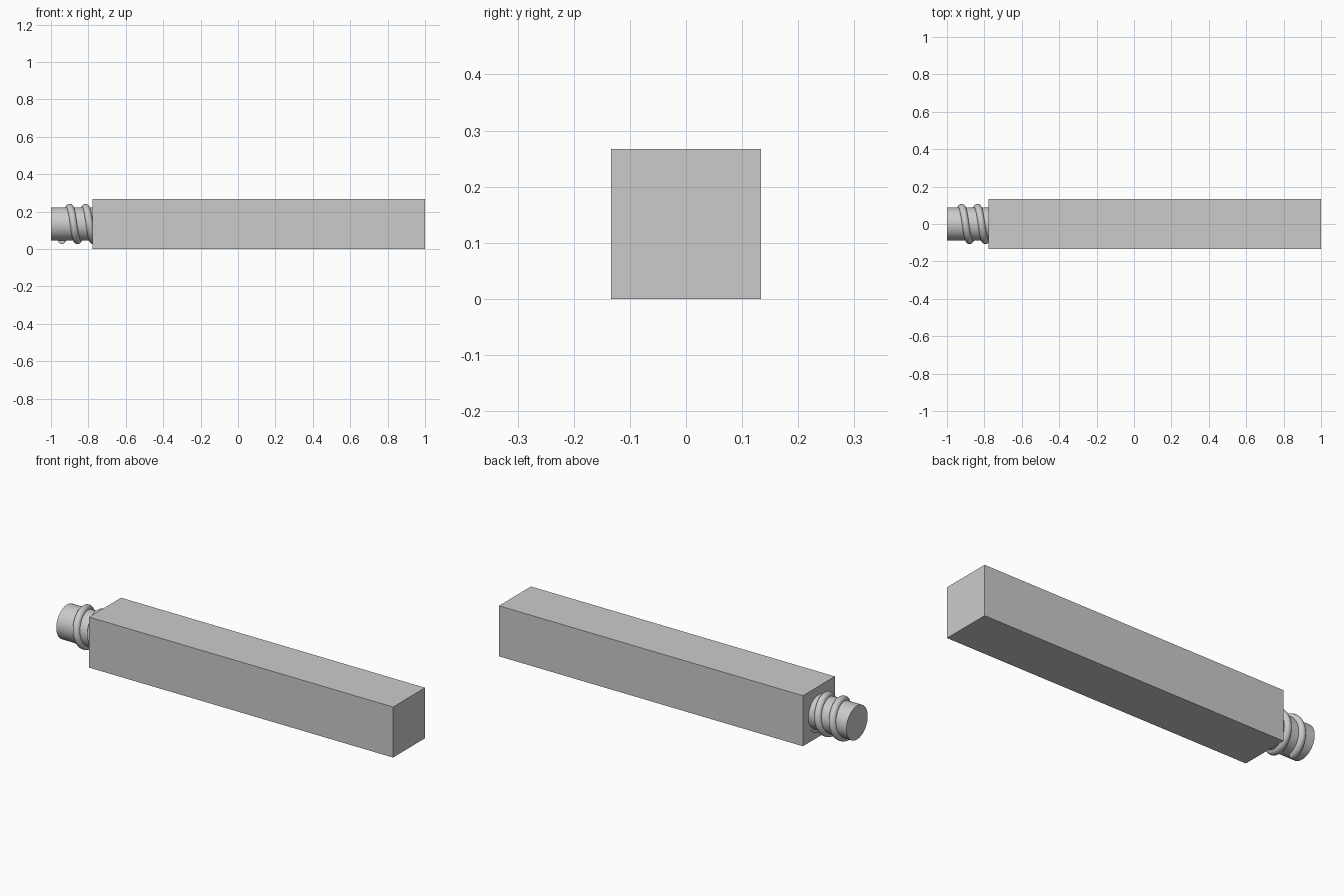
import bpy
from math import cos, sin, pi, radians

BODY_START, BODY_END = -0.777, 1.0
HALF = 0.1335          # half the side of the square body
SHAFT_R = 0.089
THREAD_R = 0.019
THREAD_START, PITCH, TURNS = -0.943, 0.085, 2.25

default = bpy.data.objects.get("Cube")
if default:
    bpy.data.objects.remove(default, do_unlink=True)


def activate(obj):
    bpy.ops.object.select_all(action='DESELECT')
    obj.select_set(True)
    bpy.context.view_layer.objects.active = obj


def smooth(obj):
    activate(obj)
    bpy.ops.object.shade_smooth_by_angle(angle=radians(35))


# Square bar
bpy.ops.mesh.primitive_cube_add(
    size=1, location=((BODY_START + BODY_END) / 2, 0, HALF))
body = bpy.context.object
body.name = "square_body"
body.scale = (BODY_END - BODY_START, 2 * HALF, 2 * HALF)
bpy.ops.object.transform_apply(location=False, rotation=False, scale=True)

# Round shaft on the right end, set a little into the bar
shaft_end = BODY_START + 0.02
bpy.ops.mesh.primitive_cylinder_add(
    vertices=64, radius=SHAFT_R, depth=shaft_end + 1,
    location=((shaft_end - 1) / 2, 0, HALF), rotation=(0, pi / 2, 0))
shaft = bpy.context.object
shaft.name = "round_shaft"
smooth(shaft)

# Helical thread: starts underneath and climbs round the back
curve = bpy.data.curves.new("screw_thread", 'CURVE')
curve.dimensions = '3D'
curve.bevel_depth = THREAD_R
curve.bevel_resolution = 6
curve.use_fill_caps = True
steps = int(TURNS * 48)
spline = curve.splines.new('POLY')
spline.points.add(steps)
for i, point in enumerate(spline.points):
    turn = TURNS * i / steps
    angle = 2 * pi * turn
    point.co = (THREAD_START + PITCH * turn,
                SHAFT_R * sin(angle), HALF - SHAFT_R * cos(angle), 1)
thread = bpy.data.objects.new("screw_thread", curve)
bpy.context.collection.objects.link(thread)
activate(thread)
bpy.ops.object.convert(target='MESH')
smooth(bpy.context.object)
